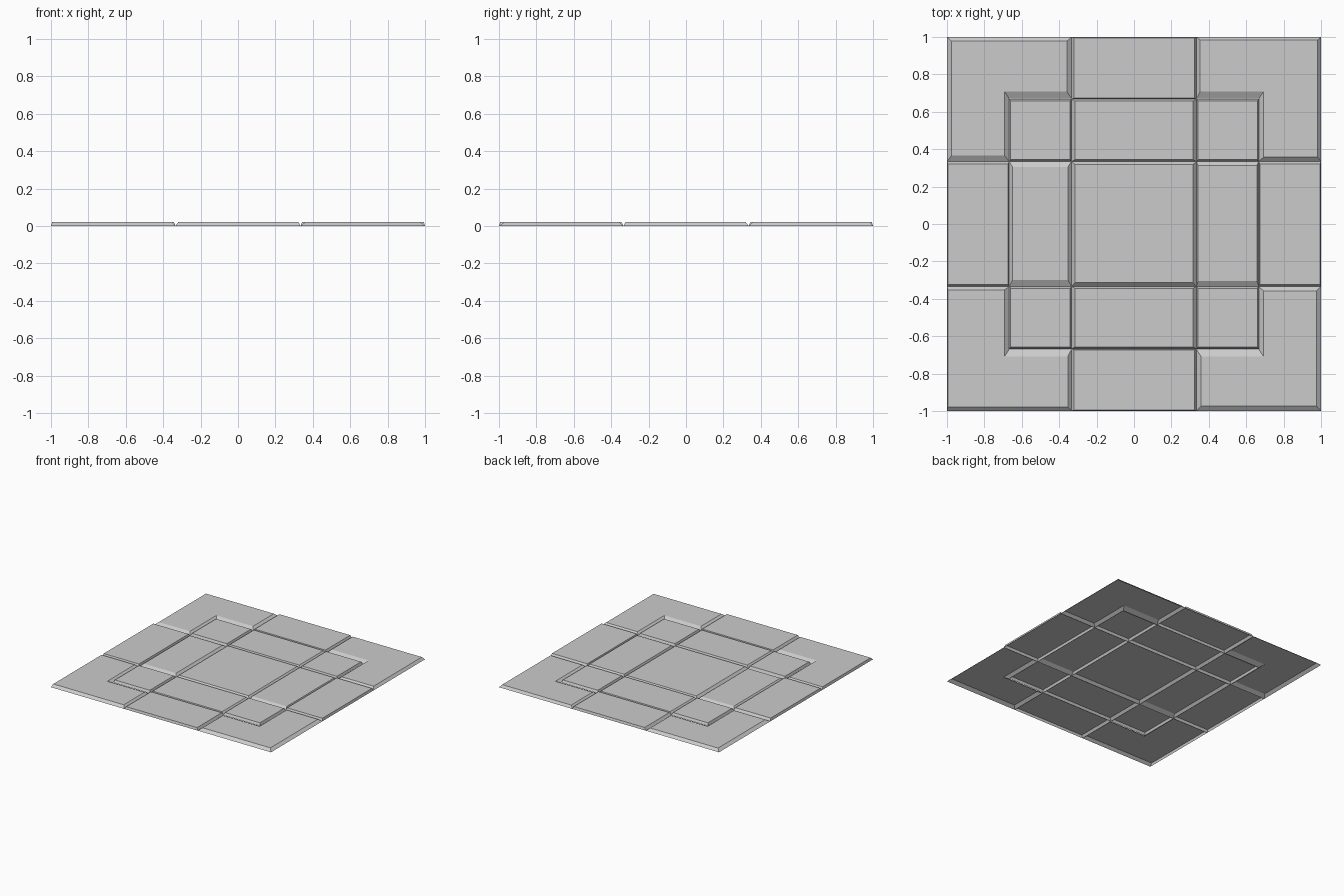
import bpy

if "Cube" in bpy.data.objects:
    bpy.data.objects.remove(bpy.data.objects["Cube"])

H = 0.02                                   # panel height
LINES = [-1, -0.667, -0.334, 0.334, 0.667, 1]


def tile(name, base, top):
    """Open-backed raised tile: flat top plus sloping sides down to the base."""
    n = len(base)
    verts = [(x, y, 0) for x, y in base] + [(x, y, H) for x, y in top]
    faces = [tuple(range(n, 2 * n))]
    faces += [(i, (i + 1) % n, (i + 1) % n + n, i + n) for i in range(n)]
    mesh = bpy.data.meshes.new(name)
    mesh.from_pydata(verts, [], faces)
    mesh.update()
    bpy.context.collection.objects.link(bpy.data.objects.new(name, mesh))


def rect_tile(name, col, row, l, b, r, t):
    x0, x1 = LINES[col], LINES[col + 1]
    y0, y1 = LINES[row], LINES[row + 1]
    base = [(x0, y0), (x1, y0), (x1, y1), (x0, y1)]
    x0, x1, y0, y1 = x0 + l, x1 - r, y0 + b, y1 - t
    tile(name, base, [(x0, y0), (x1, y0), (x1, y1), (x0, y1)])


def ell(ox, oy, ix, iy, mx, my):
    return [(ox, iy), (ox, oy), (ix, oy), (ix, my), (mx, my), (mx, iy)]


def corner_tile(name, sx, sy, ox, oy, ix, iy):
    place = lambda pts: [(sx * x, sy * y) for x, y in pts]
    base = place(ell(1, 1, 0.334, 0.334, 0.667, 0.67))
    top = place(ell(ox, oy, ix, iy, 0.692, 0.708))
    if sx * sy < 0:                        # keep normals outward when mirrored
        base.reverse()
        top.reverse()
    tile(name, base, top)


# Centre tile and the two tall tiles beside it
rect_tile("centre_tile", 2, 2, 0.018, 0.02, 0.018, 0.015)
rect_tile("inner_left_tile", 1, 2, 0.018, 0.035, 0.02, 0.03)
rect_tile("inner_right_tile", 3, 2, 0.009, 0.03, 0.01, 0.02)

# Inner tiles in front of and behind the centre
for row in (1, 3):
    rect_tile("inner_wide_tile", 2, row, 0.018, 0.01, 0.018, 0.01)
    for col in (1, 3):
        rect_tile("inner_square_tile", col, row, 0.008, 0.01, 0.008, 0.01)

# Outer edge tiles
for k in (0, 4):
    rect_tile("outer_wide_tile", 2, k, 0.014, 0.006, 0.01, 0.006)
    rect_tile("outer_tall_tile", k, 2, 0.006, 0.01, 0.006, 0.014)

# L-shaped corner tiles
corner_tile("back_left_corner", -1, 1, 0.976, 0.978, 0.359, 0.366)
corner_tile("back_right_corner", 1, 1, 0.982, 0.984, 0.354, 0.357)
corner_tile("front_left_corner", -1, -1, 0.994, 0.978, 0.354, 0.352)
corner_tile("front_right_corner", 1, -1, 0.976, 0.973, 0.359, 0.357)
